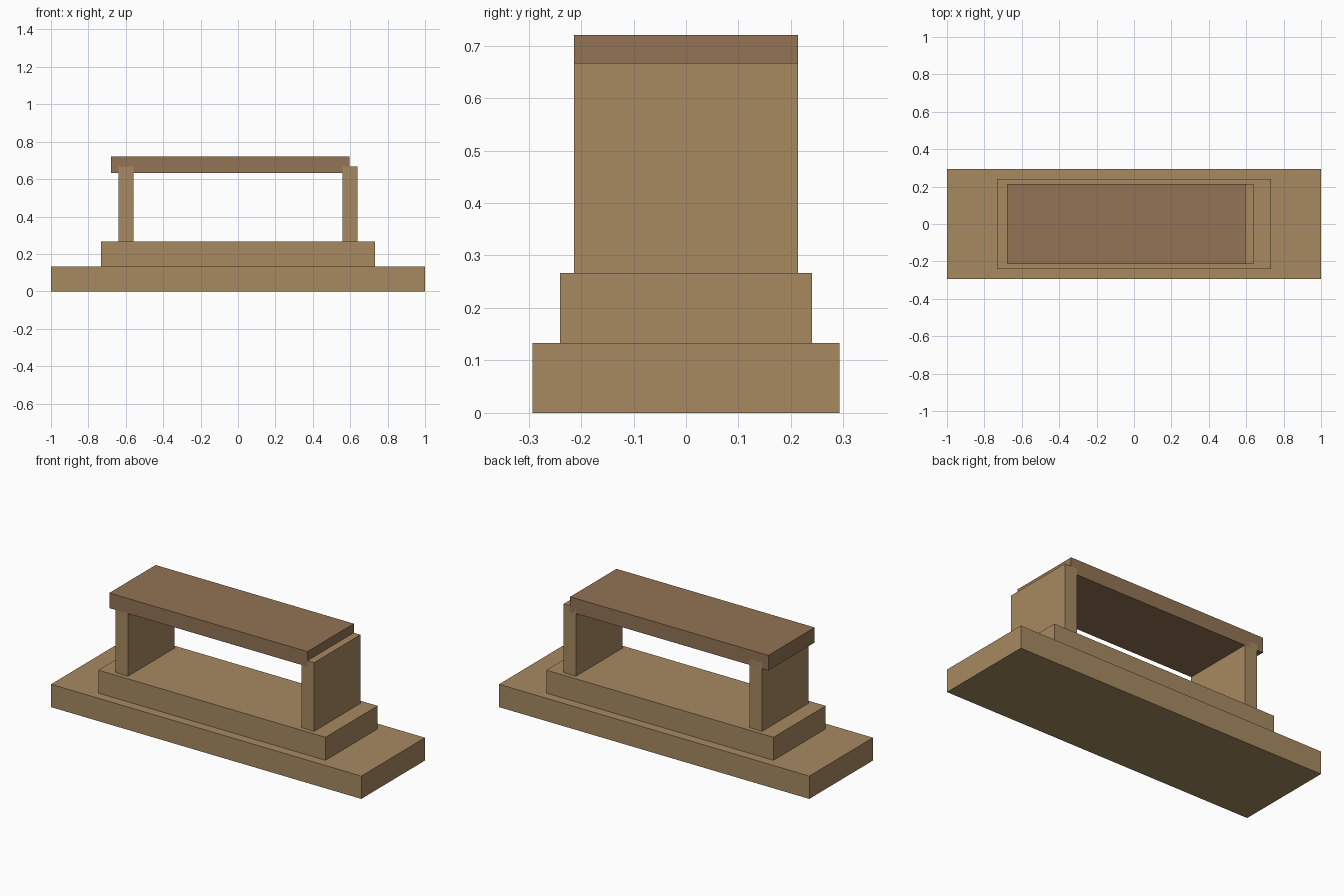
import bpy

if "Cube" in bpy.data.objects:
    bpy.data.objects.remove(bpy.data.objects["Cube"])


def material(name, color):
    mat = bpy.data.materials.new(name)
    mat.diffuse_color = (*color, 1)
    mat.use_nodes = True
    mat.node_tree.nodes["Principled BSDF"].inputs["Base Color"].default_value = mat.diffuse_color
    return mat


def box(name, x, y, z, mat):
    """Box from (min, max) ranges on each axis."""
    bpy.ops.mesh.primitive_cube_add(size=1, location=[sum(r) / 2 for r in (x, y, z)])
    obj = bpy.context.object
    obj.name = name
    obj.scale = [r[1] - r[0] for r in (x, y, z)]
    bpy.ops.object.transform_apply(location=False, rotation=False, scale=True)
    obj.data.materials.append(mat)
    return obj


tan = material("tan_wood", (0.386, 0.254, 0.120))
brown = material("brown_wood", (0.292, 0.174, 0.091))

# Stepped plinth
box("base", (-1, 1), (-0.293, 0.293), (0, 0.133), tan)
box("step", (-0.732, 0.732), (-0.24, 0.24), (0.133, 0.267), tan)

# Upright panels at both ends
for side, cx in (("left", -0.6), ("right", 0.6)):
    box(side + "_support", (cx - 0.04, cx + 0.04), (-0.213, 0.213), (0.267, 0.667), tan)

# Top slab, shifted slightly to the left over the supports
box("top_slab", (-0.68, 0.597), (-0.213, 0.213), (0.632, 0.72), brown)
